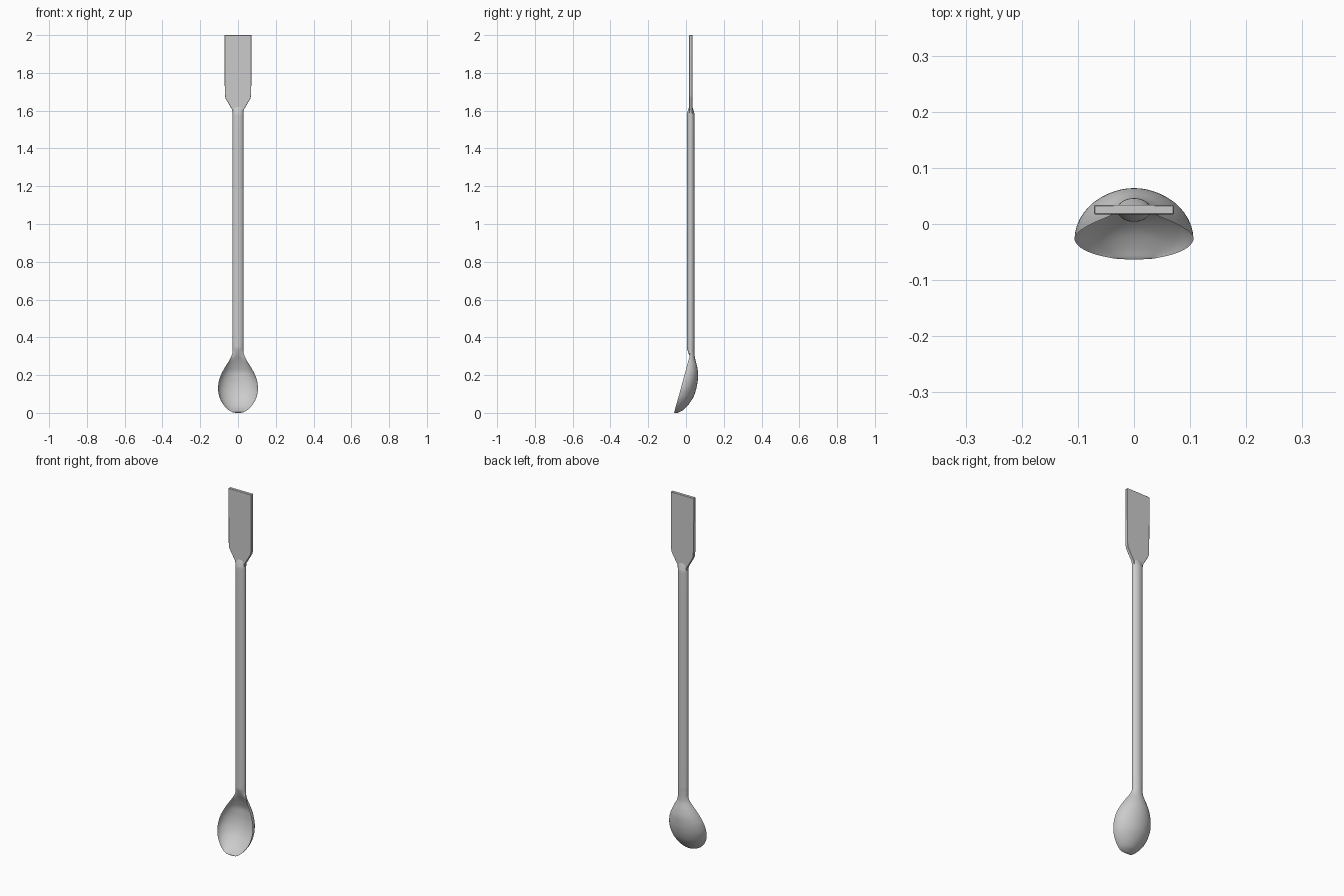
import bpy, bmesh, math

if "Cube" in bpy.data.objects:
    bpy.data.objects.remove(bpy.data.objects["Cube"])

metal = bpy.data.materials.new("brushed_steel_grey")
metal.diffuse_color = (0.6, 0.6, 0.6, 1)
metal.use_nodes = True
metal.node_tree.nodes["Principled BSDF"].inputs["Base Color"].default_value = metal.diffuse_color


def finish(name, bm, angle):
    bmesh.ops.recalc_face_normals(bm, faces=bm.faces[:])
    me = bpy.data.meshes.new(name)
    bm.to_mesh(me)
    bm.free()
    ob = bpy.data.objects.new(name, me)
    bpy.context.collection.objects.link(ob)
    me.materials.append(metal)
    bpy.ops.object.select_all(action='DESELECT')
    ob.select_set(True)
    bpy.context.view_layer.objects.active = ob
    bpy.ops.object.shade_smooth_by_angle(angle=math.radians(angle))
    return ob


def tangent(rows, i, k):
    # monotone slope: no overshoot between sections
    if i == 0:
        return rows[1][k] - rows[0][k]
    if i == len(rows) - 1:
        return rows[i][k] - rows[i - 1][k]
    a, b = rows[i][k] - rows[i - 1][k], rows[i + 1][k] - rows[i][k]
    return 2 * a * b / (a + b) if a * b > 0 else 0


def smooth_rows(rows, steps):
    out = []
    for i in range(len(rows) - 1):
        for s in range(steps):
            t = s / steps
            h = (2*t**3 - 3*t**2 + 1, t**3 - 2*t**2 + t, 3*t**2 - 2*t**3, t**3 - t**2)
            out.append([h[0]*rows[i][k] + h[1]*tangent(rows, i, k)
                        + h[2]*rows[i+1][k] + h[3]*tangent(rows, i+1, k) for k in range(5)])
    out.append(rows[-1])
    return out


# spoon bowl flowing into the handle: height, half width, rim y, back y, front y
sections = [
    (0.000, 0.014, -0.058, -0.045, -0.060),
    (0.004, 0.030, -0.062, -0.036, -0.063),
    (0.012, 0.046, -0.0595, -0.020, -0.045),
    (0.030, 0.066, -0.055, 0.001, -0.014),
    (0.060, 0.088, -0.0465, 0.025, 0.014),
    (0.090, 0.100, -0.038, 0.042, 0.033),
    (0.130, 0.106, -0.027, 0.055, 0.047),
    (0.170, 0.101, -0.0165, 0.062, 0.053),
    (0.210, 0.086, -0.0055, 0.064, 0.054),
    (0.250, 0.064, 0.0055, 0.058, 0.043),
    (0.280, 0.045, 0.0135, 0.050, 0.030),
    (0.300, 0.035, 0.019, 0.046, 0.020),
    (0.325, 0.029, 0.023, 0.045, 0.010),
    (0.350, 0.029, 0.025, 0.045, 0.004),
    (0.380, 0.030, 0.025, 0.046, 0.004),
    (1.570, 0.030, 0.025, 0.046, 0.004),
    (1.595, 0.029, 0.025, 0.042, 0.008),
    (1.620, 0.028, 0.025, 0.034, 0.017),
]
N = 48
bm = bmesh.new()
rings = []
for z, w, rim, back, front in smooth_rows(sections, 4):
    ring = []
    for j in range(N):
        a = 2 * math.pi * j / N
        c, s = math.cos(a), math.sin(a)
        y = rim + (back - rim) * s if s >= 0 else rim - (front - rim) * s
        ring.append(bm.verts.new((w * c, y, z)))
    rings.append(ring)
for lo, hi in zip(rings, rings[1:]):
    for j in range(N):
        bm.faces.new((lo[j], lo[(j+1) % N], hi[(j+1) % N], hi[j]))
bm.faces.new(rings[0][::-1])
bm.faces.new(rings[-1])
finish("spoon_and_handle", bm, 50)

# flat blade with a tapered shoulder
half = [(0.027, 1.58), (0.031, 1.605), (0.066, 1.665), (0.070, 1.685), (0.071, 2.0)]
outline = half + [(-x, z) for x, z in reversed(half)]
bm = bmesh.new()
face = bm.faces.new([bm.verts.new((x, 0.017, z)) for x, z in outline])
ext = bmesh.ops.extrude_face_region(bm, geom=[face])
moved = [g for g in ext["geom"] if isinstance(g, bmesh.types.BMVert)]
bmesh.ops.translate(bm, vec=(0, 0.017, 0), verts=moved)
blade = finish("flat_blade", bm, 25)
bevel = blade.modifiers.new("edge_softening", 'BEVEL')
bevel.width = 0.0015
bevel.segments = 1
